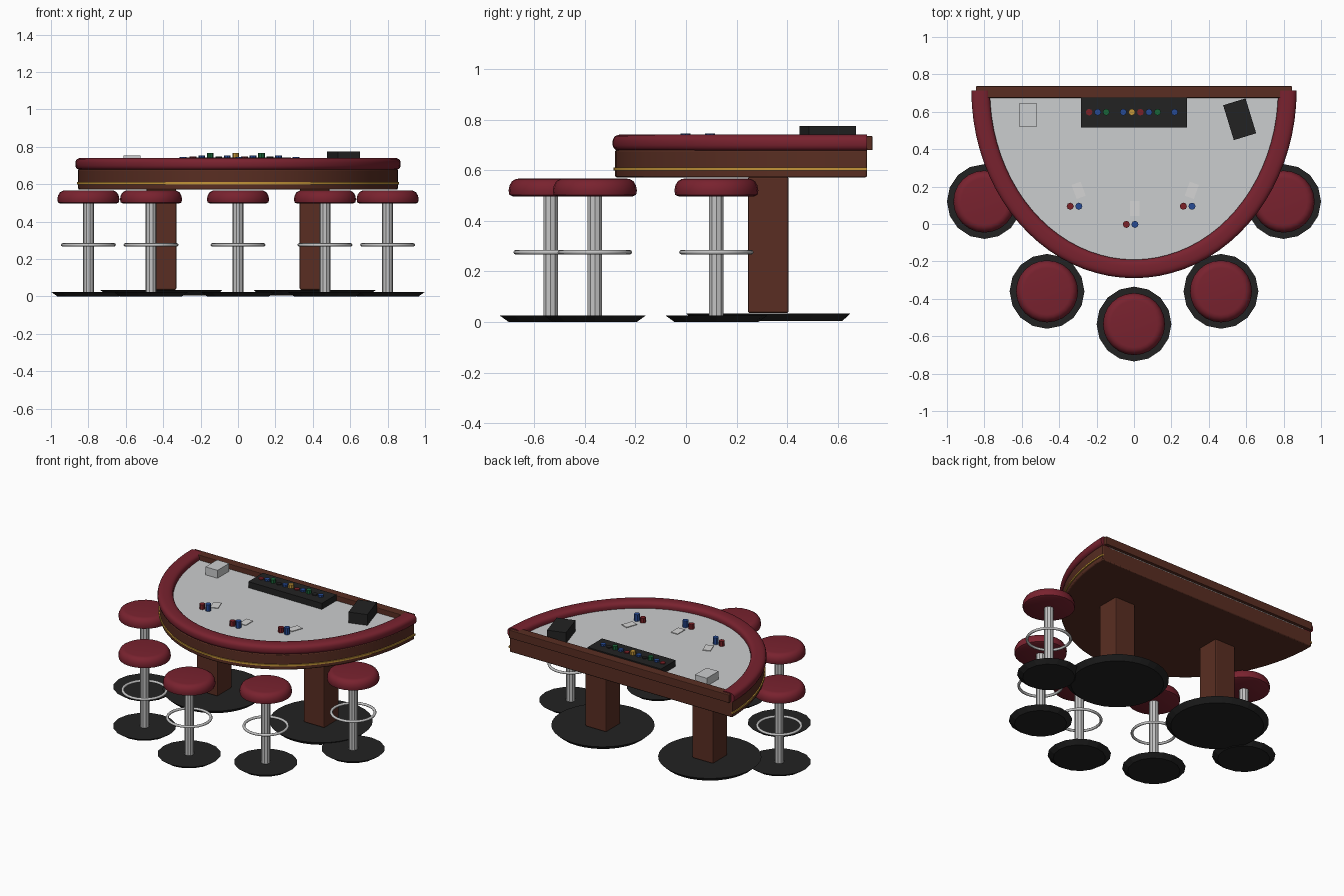
import bpy, bmesh, math
from mathutils import Matrix, Vector

if "Cube" in bpy.data.objects:
    bpy.data.objects.remove(bpy.data.objects["Cube"])


def mat(name, r, g, b):
    m = bpy.data.materials.new(name)
    m.diffuse_color = (r, g, b, 1)
    m.use_nodes = True
    m.node_tree.nodes["Principled BSDF"].inputs["Base Color"].default_value = m.diffuse_color
    return m


RED = mat("red leather", 0.19, 0.016, 0.028)
WOOD = mat("brown wood", 0.10, 0.027, 0.016)
FELT = mat("grey felt", 0.60, 0.61, 0.62)
BLACK = mat("black", 0.016, 0.016, 0.016)
CHROME = mat("chrome", 0.55, 0.55, 0.55)
GOLD = mat("gold", 0.55, 0.30, 0.04)
BLUE = mat("blue chip", 0.02, 0.07, 0.30)
GREEN = mat("green chip", 0.01, 0.13, 0.04)
CHIP_RED = mat("red chip", 0.20, 0.015, 0.02)
CARD = mat("white card", 0.66, 0.66, 0.66)

BACK = 0.715  # y of the table's straight back edge


def finish(name, bm, material, smooth=None, bevel=0):
    bmesh.ops.recalc_face_normals(bm, faces=bm.faces)
    me = bpy.data.meshes.new(name)
    bm.to_mesh(me)
    bm.free()
    me.materials.append(material)
    ob = bpy.data.objects.new(name, me)
    bpy.context.collection.objects.link(ob)
    if bevel:
        mod = ob.modifiers.new("bevel", 'BEVEL')
        mod.width, mod.segments = bevel, 2
    if smooth:
        bpy.ops.object.select_all(action='DESELECT')
        ob.select_set(True)
        bpy.context.view_layer.objects.active = ob
        bpy.ops.object.shade_smooth_by_angle(angle=math.radians(smooth))
    return ob


def box(name, center, size, material, turn=0, bevel=0):
    bm = bmesh.new()
    m = (Matrix.Translation(center) @ Matrix.Rotation(math.radians(turn), 4, 'Z')
         @ Matrix.Diagonal((*size, 1)))
    bmesh.ops.create_cube(bm, size=1, matrix=m)
    return finish(name, bm, material, bevel=bevel)


def lathe(name, x, y, profile, sides, material, smooth=None, closed=False):
    """Revolve (radius, z) points round a vertical axis; cap open ends."""
    bm = bmesh.new()
    rings = []
    for r, z in profile:
        rings.append([bm.verts.new((x + r * math.cos(2 * math.pi * i / sides),
                                    y + r * math.sin(2 * math.pi * i / sides), z))
                      for i in range(sides)])
    pairs = list(zip(rings, rings[1:]))
    if closed:
        pairs.append((rings[-1], rings[0]))
    else:
        bm.faces.new(rings[0])
        bm.faces.new(rings[-1])
    for a, b in pairs:
        for i in range(sides):
            j = (i + 1) % sides
            bm.faces.new((a[i], a[j], b[j], b[i]))
    return finish(name, bm, material, smooth)


def half_ellipse(a, b, n=40):
    return [(-a * math.cos(math.pi * i / n), BACK - b * math.sin(math.pi * i / n))
            for i in range(n + 1)]


def half_slab(name, a, b, z0, z1, material, bevel=0):
    bm = bmesh.new()
    f = bm.faces.new([bm.verts.new((x, y, z0)) for x, y in half_ellipse(a, b)])
    ext = bmesh.ops.extrude_face_region(bm, geom=[f])
    top = [v for v in ext['geom'] if isinstance(v, bmesh.types.BMVert)]
    bmesh.ops.translate(bm, verts=top, vec=(0, 0, z1 - z0))
    return finish(name, bm, material, smooth=30, bevel=bevel)


def half_sweep(name, a, b, profile, material):
    """Sweep a closed (offset, z) section along the half ellipse."""
    bm = bmesh.new()
    cols = [[bm.verts.new((x, y, z)) for x, y in half_ellipse(a + o, b + o)]
            for o, z in profile]
    for c, d in zip(cols, cols[1:] + cols[:1]):
        for i in range(len(c) - 1):
            bm.faces.new((c[i], c[i + 1], d[i + 1], d[i]))
    bm.faces.new([c[0] for c in cols])
    bm.faces.new([c[-1] for c in cols])
    return finish(name, bm, material, smooth=40)


# Table top: wooden body, felt, gold trim and back plank
half_slab("table_body", 0.855, 0.995, 0.572, 0.68, WOOD, bevel=0.006)
half_slab("felt_surface", 0.80, 0.935, 0.675, 0.70, FELT)
half_sweep("gold_trim", 0.857, 0.997,
           [(-0.01, 0.599), (0.005, 0.599), (0.005, 0.611), (-0.01, 0.611)], GOLD)
box("back_plank", (0, 0.706, 0.707), (1.69, 0.062, 0.056), WOOD, bevel=0.004)

# Padded arm rail with a rounded section
section = []
for i in range(20):
    t = 2 * math.pi * (i + 0.5) / 20
    c, s = math.cos(t), math.sin(t)
    section.append((0.05 * math.copysign(abs(c) ** 0.7, c),
                    0.708 + 0.034 * math.copysign(abs(s) ** 0.7, s)))
half_sweep("arm_rail", 0.82, 0.955, section, RED)

# Pedestal legs and their round bases
for side, sx in (("left", -1), ("right", 1)):
    box(side + "_leg", (0.41 * sx, 0.325, 0.305), (0.16, 0.16, 0.54), WOOD, bevel=0.008)
    lathe(side + "_leg_base", 0.41 * sx, 0.325,
          [(0.292, 0.004), (0.325, 0.034)], 32, BLACK)

# Bar stools
ring = [(0.138 + 0.009 * math.cos(2 * math.pi * k / 8),
         0.276 + 0.009 * math.sin(2 * math.pi * k / 8)) for k in range(8)]
seat = [(0.15, 0.497), (0.163, 0.503), (0.166, 0.52), (0.162, 0.54),
        (0.153, 0.556), (0.138, 0.565), (0.125, 0.567)]
stools = [(-0.80, 0.12), (-0.465, -0.36), (0, -0.535), (0.465, -0.36), (0.80, 0.12)]
for n, (x, y) in enumerate(stools, 1):
    lathe(f"stool_base_{n}", x, y, [(0.165, 0), (0.2, 0.025)], 16, BLACK)
    lathe(f"stool_post_{n}", x, y, [(0.03, 0.02), (0.03, 0.50)], 10, CHROME)
    lathe(f"foot_ring_{n}", x, y, ring, 24, CHROME, smooth=50, closed=True)
    lathe(f"stool_seat_{n}", x, y, seat, 24, RED, smooth=40)

# Dealer's chip tray with a row of chip stacks
box("chip_tray", (0, 0.596, 0.72), (0.565, 0.16, 0.044), BLACK)
row = [CHIP_RED, BLUE, GREEN, BLACK, BLUE, GOLD, CHIP_RED, BLUE, GREEN, BLACK, BLUE]
tops = {CHIP_RED: 0.748, BLUE: 0.755, GREEN: 0.766, BLACK: 0.748, GOLD: 0.766}
for i, m in enumerate(row):
    lathe(f"tray_chips_{i + 1}", -0.24 + 0.0457 * i, 0.598,
          [(0.018, 0.735), (0.018, tops[m])], 8, m)

# Players' chip stacks and cards
for n, (x, y, turn) in enumerate([(-0.318, 0.095, 20), (-0.018, -0.002, 0),
                                  (0.287, 0.095, -20)], 1):
    lathe(f"red_stack_{n}", x - 0.023, y, [(0.019, 0.70), (0.019, 0.734)], 8, CHIP_RED)
    lathe(f"blue_stack_{n}", x + 0.023, y, [(0.019, 0.70), (0.019, 0.746)], 8, BLUE)
    box(f"cards_{n}", (x + 0.022, y + 0.085, 0.702), (0.052, 0.08, 0.005), CARD, turn)

# Card dispenser and discard holder
box("card_dispenser", (0.565, 0.56, 0.737), (0.125, 0.195, 0.076), BLACK, 17)
box("discard_holder", (-0.567, 0.583, 0.727), (0.092, 0.128, 0.056), FELT)
